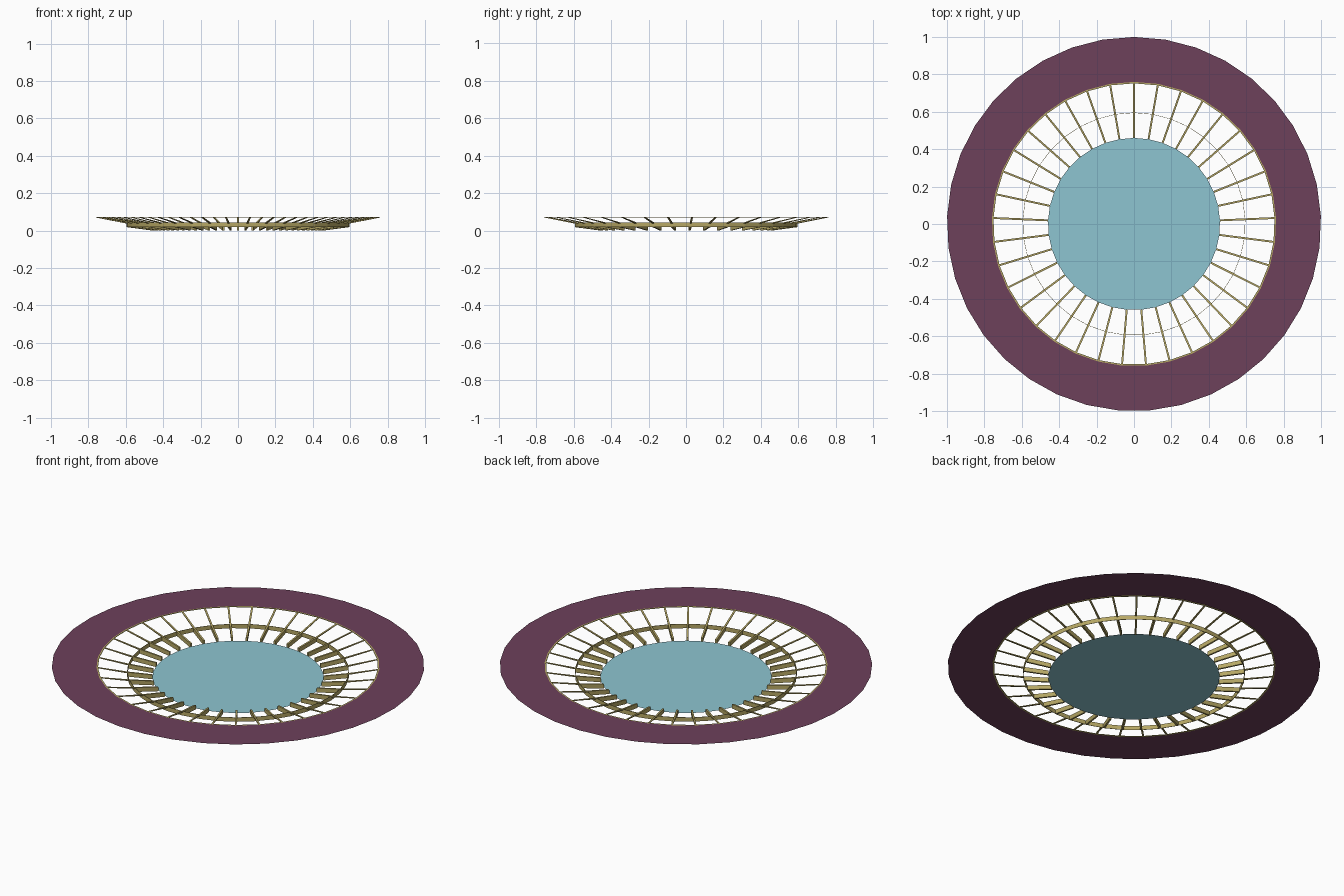
import bpy, math

if "Cube" in bpy.data.objects:
    bpy.data.objects.remove(bpy.data.objects["Cube"])

N = 37                                   # ribs and sides
R_IN, R_MID, R_OUT, R_RIM = 0.46, 0.595, 0.76, 1.0
Z_TOP = 0.072


def mat(name, c):
    m = bpy.data.materials.new(name)
    m.diffuse_color = (*c, 1)
    m.use_nodes = True
    m.node_tree.nodes["Principled BSDF"].inputs["Base Color"].default_value = m.diffuse_color
    return m


purple = mat("plum", (0.155, 0.052, 0.105))
teal = mat("pale teal", (0.27, 0.56, 0.64))
gold = mat("old gold", (0.47, 0.39, 0.13))


def make(name, verts, faces, m):
    me = bpy.data.meshes.new(name)
    me.from_pydata(verts, [], faces)
    me.materials.append(m)
    ob = bpy.data.objects.new(name, me)
    bpy.context.collection.objects.link(ob)
    return ob


def angle(i):
    return math.pi / 2 + 2 * math.pi * i / N


def circle(r, z):
    return [(r * math.cos(angle(i)), r * math.sin(angle(i)), z) for i in range(N)]


def lathe(name, profile, m, closed=False):
    verts = [v for r, z in profile for v in circle(r, z)]
    k = len(profile)
    faces = []
    for j in range(k if closed else k - 1):
        a, b = j * N, ((j + 1) % k) * N
        faces += [(a + i, b + i, b + (i + 1) % N, a + (i + 1) % N) for i in range(N)]
    return make(name, verts, faces, m)


# flat outer rim and central disc
lathe("rim", [(R_OUT, Z_TOP), (R_RIM, Z_TOP)], purple)
make("centre_disc", circle(R_IN, 0.006), [tuple(range(N))], teal)

# thin hoop under the rim edge and upright hoop halfway in
lathe("outer_hoop", [(R_OUT - 0.008, Z_TOP - 0.003), (R_OUT, Z_TOP - 0.003),
                     (R_OUT, Z_TOP), (R_OUT - 0.008, Z_TOP)], gold, True)
lathe("middle_hoop", [(R_MID - 0.001, 0.018), (R_MID + 0.001, 0.018),
                      (R_MID + 0.001, 0.043), (R_MID - 0.001, 0.043)], gold, True)

# ribs: deep inside the middle hoop, slender and rising outside it
HALF = 0.005
outline_in = [(R_IN, 0.0), (R_MID, 0.018), (R_MID, 0.043), (R_IN, 0.025)]
outline_out = [(R_MID, 0.037), (R_OUT - 0.003, Z_TOP - 0.003), (R_OUT - 0.003, Z_TOP), (R_MID, 0.043)]


def ribs(name, outline):
    verts, faces = [], []
    for i in range(N):
        c, s = math.cos(angle(i)), math.sin(angle(i))
        b = len(verts)
        for w in (-HALF, HALF):
            verts += [(r * c - w * s, r * s + w * c, z) for r, z in outline]
        faces += [(b, b + 1, b + 2, b + 3), (b + 7, b + 6, b + 5, b + 4)]
        faces += [(b + j, b + 4 + j, b + 4 + (j + 1) % 4, b + (j + 1) % 4) for j in range(4)]
    make(name, verts, faces, gold)


ribs("inner_ribs", outline_in)
ribs("outer_ribs", outline_out)
